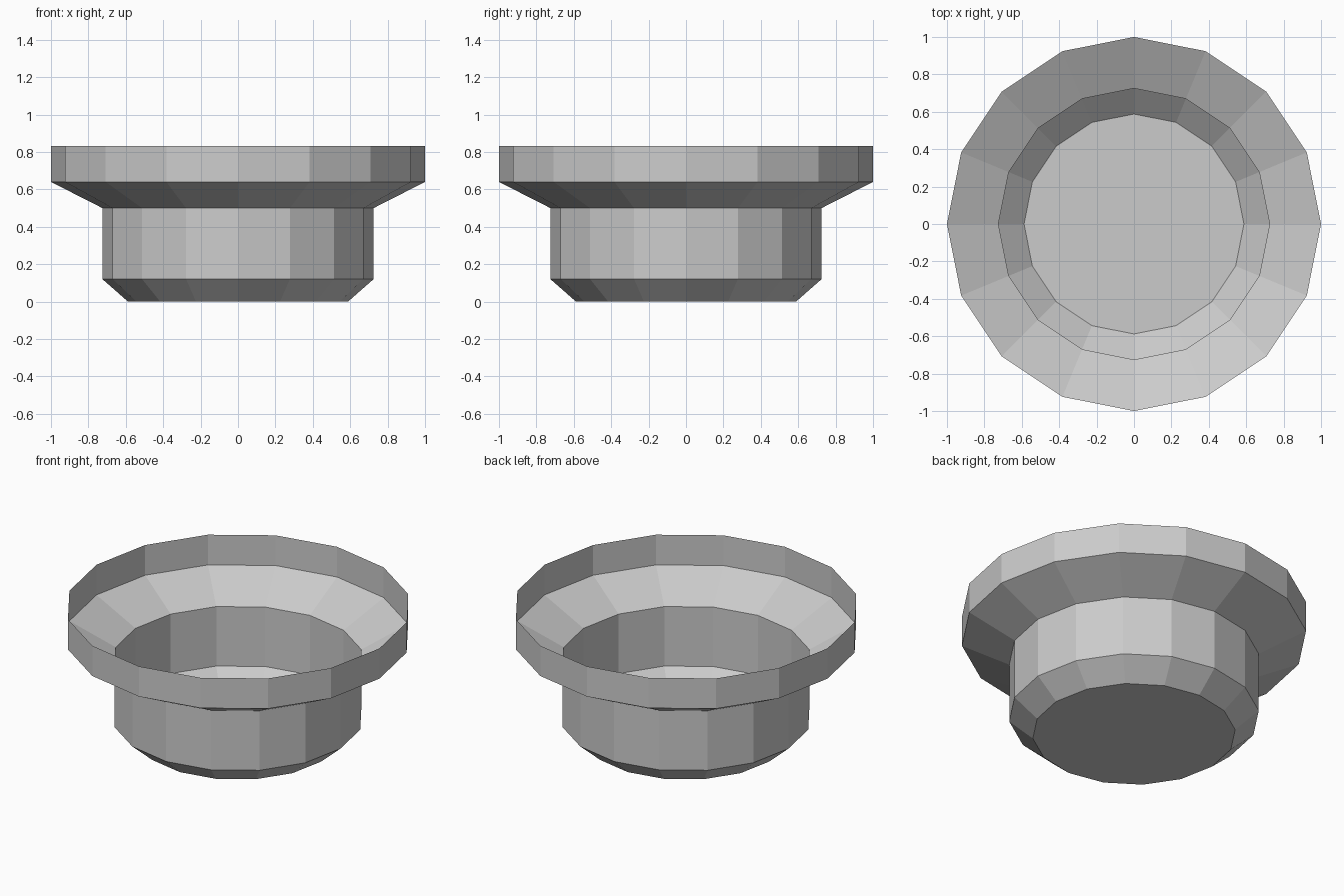
import bpy
import bmesh
from math import cos, sin, tau

cube = bpy.data.objects.get("Cube")
if cube:
    bpy.data.objects.remove(cube, do_unlink=True)

# Plain grey material
grey = bpy.data.materials.new("grey")
grey.use_nodes = True
colour = (0.6, 0.6, 0.6, 1)
grey.diffuse_color = colour
grey.node_tree.nodes["Principled BSDF"].inputs["Base Color"].default_value = colour

# Thin-walled bowl: 16-sided rings joined from the floor up to the open rim
SIDES = 16
PROFILE = [(0.588, 0), (0.725, 0.12), (0.725, 0.5), (1, 0.64), (1, 0.833)]

bm = bmesh.new()
rings = [[bm.verts.new((r * cos(tau * i / SIDES), r * sin(tau * i / SIDES), z))
          for i in range(SIDES)] for r, z in PROFILE]
bm.faces.new(reversed(rings[0]))
for low, high in zip(rings, rings[1:]):
    for i in range(SIDES):
        j = (i + 1) % SIDES
        bm.faces.new((low[i], low[j], high[j], high[i]))

mesh = bpy.data.meshes.new("flanged_bowl")
bm.to_mesh(mesh)
bm.free()
mesh.materials.append(grey)
bowl = bpy.data.objects.new("flanged_bowl", mesh)
bpy.context.collection.objects.link(bowl)
